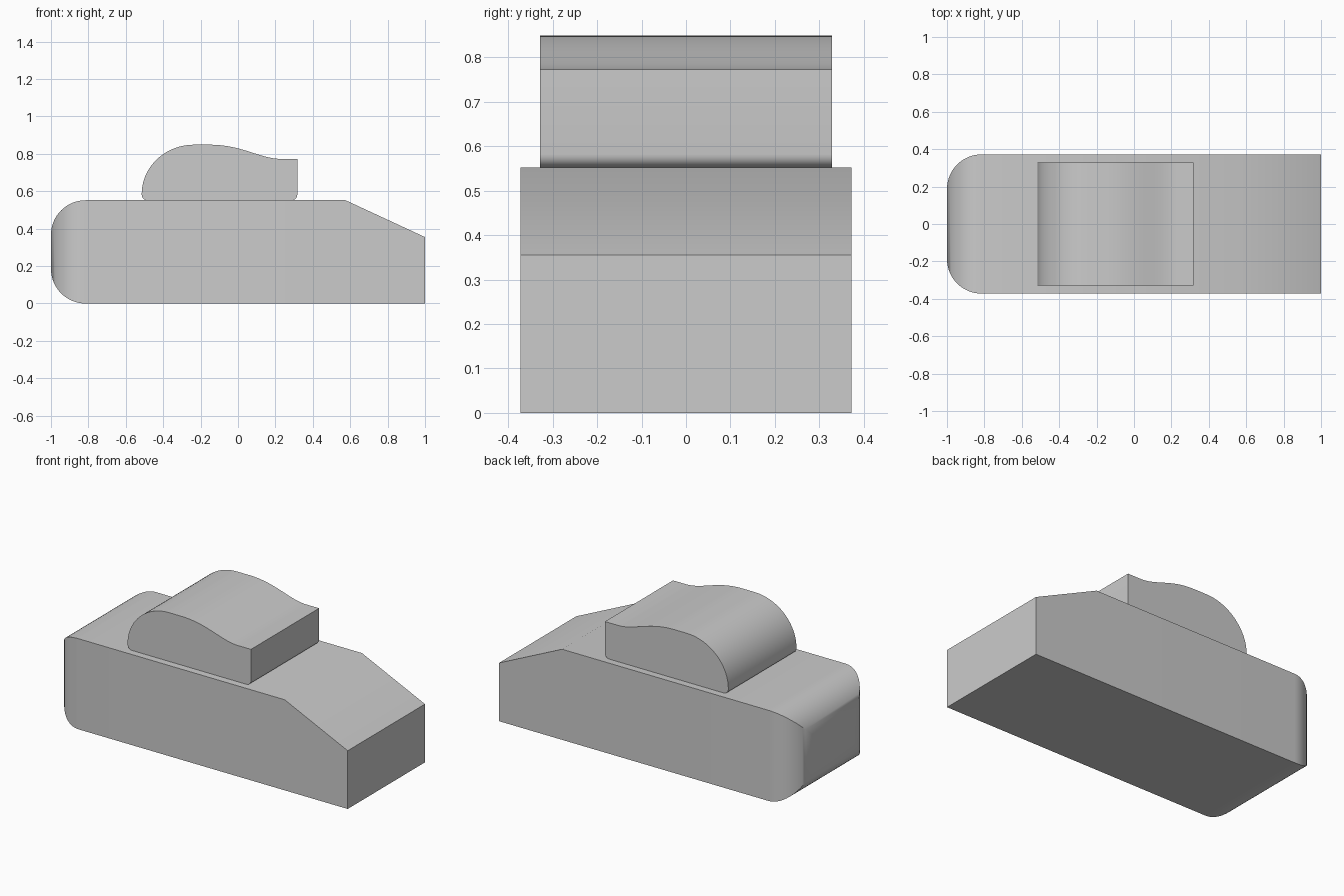
import bpy
from math import sin, cos, pi, radians
from mathutils import Vector
from mathutils.geometry import interpolate_bezier

cube = bpy.data.objects.get("Cube")
if cube:
    bpy.data.objects.remove(cube, do_unlink=True)

# Single plain grey
grey = bpy.data.materials.new("plain_grey")
grey.use_nodes = True
colour = (0.6, 0.6, 0.6, 1)
grey.diffuse_color = colour
grey.node_tree.nodes["Principled BSDF"].inputs["Base Color"].default_value = colour


def loft(name, rings):
    """Skin closed rings of equal length and cap both ends."""
    n = len(rings[0])
    verts = [p for ring in rings for p in ring]
    faces = [list(range(n))[::-1], list(range(len(verts) - n, len(verts)))]
    for k in range(len(rings) - 1):
        a, b = k * n, (k + 1) * n
        for i in range(n):
            j = (i + 1) % n
            faces.append((a + i, a + j, b + j, b + i))
    mesh = bpy.data.meshes.new(name)
    mesh.from_pydata(verts, [], faces)
    mesh.materials.append(grey)
    obj = bpy.data.objects.new(name, mesh)
    bpy.context.collection.objects.link(obj)
    bpy.ops.object.select_all(action="DESELECT")
    obj.select_set(True)
    bpy.context.view_layer.objects.active = obj
    bpy.ops.object.shade_smooth_by_angle(angle=radians(30))
    return obj


def arc(cx, cz, rx, rz, start, end, steps):
    angles = [radians(start + (end - start) * i / steps) for i in range(steps + 1)]
    return [(cx + rx * cos(a), cz + rz * sin(a)) for a in angles]


# Body: rectangular sections, rounded on all four sides at the -x end
HALF, TOP, R = 0.372, 0.552, 0.185


def section(x, inset, top):
    y = HALF - inset
    return [(x, -y, inset), (x, y, inset), (x, y, top), (x, -y, top)]


rings = []
STEPS = 16
for i in range(STEPS + 1):
    t = pi / 2 * i / STEPS
    inset = R * (1 - sin(t))
    rings.append(section(-1 + R * (1 - cos(t)), inset, TOP - inset))
rings += [section(0.575, 0, TOP), section(1, 0, 0.355)]
loft("body", rings)

# Cabin: side profile with domed back and sweeping roof, extruded across
roof = interpolate_bezier(Vector((-0.15, 0.849)), Vector((0.02, 0.849)),
                          Vector((0.12, 0.773)), Vector((0.23, 0.773)), 20)
profile = arc(-0.485, 0.582, 0.03, 0.03, 270, 180, 6)
profile += arc(-0.235, 0.585, 0.28, 0.264, 180, 90, 20)
profile += [(p.x, p.y) for p in roof]
profile += [(0.317, 0.773)]
profile += arc(0.287, 0.582, 0.03, 0.03, 0, -90, 6)
cabin_rings = [[(x, y, z) for x, z in profile] for y in (0.328, -0.328)]
loft("cabin", cabin_rings)

# Consistent outward normals
for name in ("body", "cabin"):
    obj = bpy.data.objects[name]
    bpy.context.view_layer.objects.active = obj
    bpy.ops.object.mode_set(mode="EDIT")
    bpy.ops.mesh.select_all(action="SELECT")
    bpy.ops.mesh.normals_make_consistent(inside=False)
    bpy.ops.object.mode_set(mode="OBJECT")
